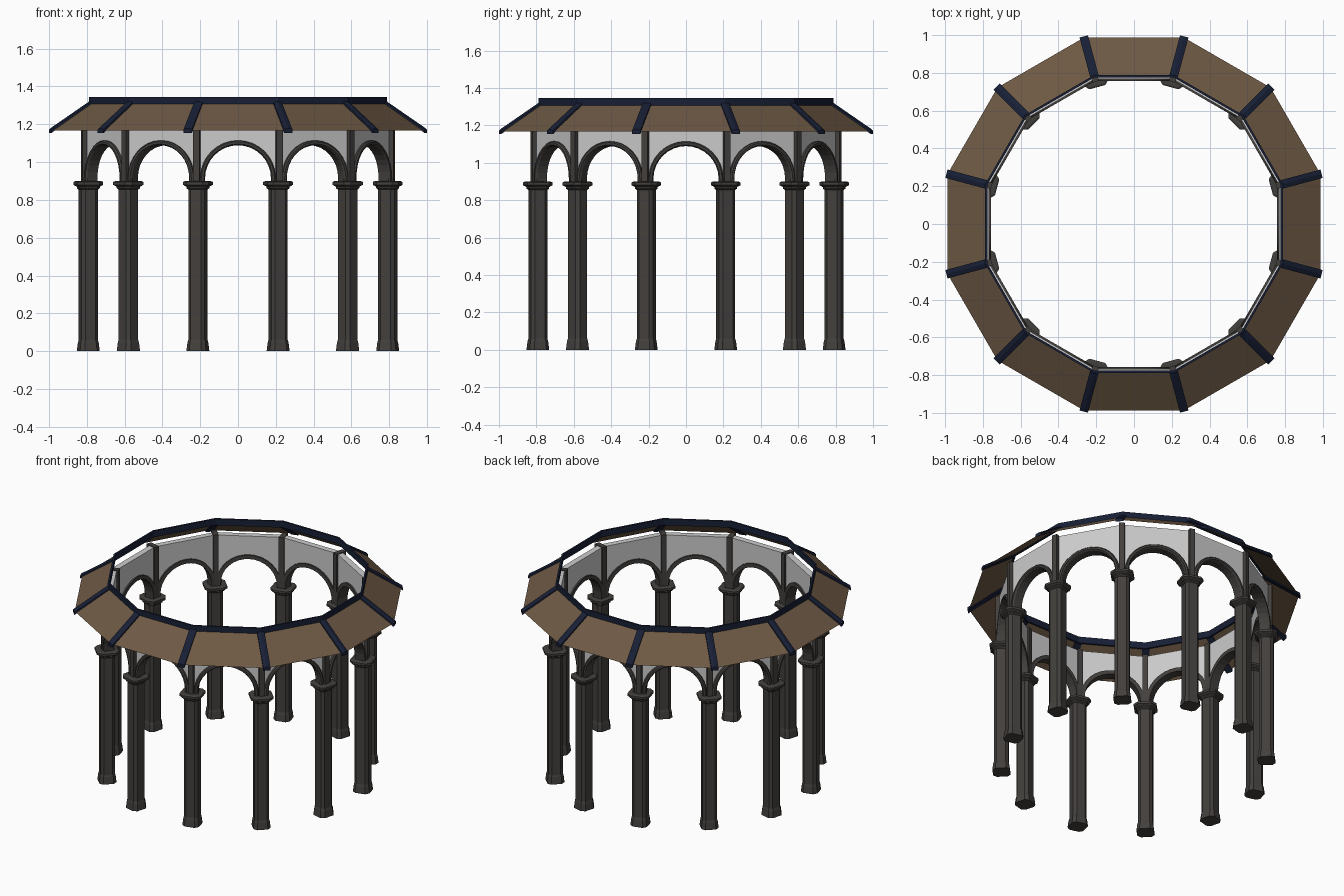
import bpy, bmesh
from math import sin, cos, tan, pi, radians
from mathutils import Matrix, Vector

if "Cube" in bpy.data.objects:
    bpy.data.objects.remove(bpy.data.objects["Cube"])

SIDES = 12
STEP = 2 * pi / SIDES
HALF = STEP / 2


def material(name, rgb):
    m = bpy.data.materials.new(name)
    m.diffuse_color = (*rgb, 1)
    m.use_nodes = True
    m.node_tree.nodes["Principled BSDF"].inputs["Base Color"].default_value = m.diffuse_color
    return m


STONE = material("dark_stone", (0.055, 0.05, 0.046))
TILE = material("brown_roof", (0.155, 0.10, 0.058))
NAVY = material("navy_trim", (0.009, 0.014, 0.036))


def ring_object(name, build, offset, mat=None):
    """Build one sector (radial axis = +x) and repeat it around z."""
    bm = bmesh.new()
    for k in range(SIDES):
        part = bmesh.new()
        build(part)
        part.transform(Matrix.Rotation(offset + k * STEP, 4, 'Z'))
        tmp = bpy.data.meshes.new("tmp")
        part.to_mesh(tmp)
        part.free()
        bm.from_mesh(tmp)
        bpy.data.meshes.remove(tmp)
    bmesh.ops.remove_doubles(bm, verts=bm.verts, dist=1e-5)
    me = bpy.data.meshes.new(name)
    bm.to_mesh(me)
    bm.free()
    ob = bpy.data.objects.new(name, me)
    bpy.context.collection.objects.link(ob)
    if mat:
        me.materials.append(mat)
    return ob


def loft(bm, loops, caps=True, closed=False):
    """Skin a list of equal-length closed point loops."""
    rows = [[bm.verts.new(p) for p in loop] for loop in loops]
    n = len(rows[0])
    pairs = list(zip(rows, rows[1:])) + ([(rows[-1], rows[0])] if closed else [])
    for a, b in pairs:
        for i in range(n):
            j = (i + 1) % n
            bm.faces.new((a[i], a[j], b[j], b[i]))
    if caps and not closed:
        bm.faces.new(rows[0][::-1])
        bm.faces.new(rows[-1])
    bmesh.ops.recalc_face_normals(bm, faces=bm.faces)


def chamfered(r, h, z):
    c = h * 0.62
    pts = [(h, -c), (h, c), (c, h), (-c, h), (-h, c), (-h, -c), (-c, -h), (c, -h)]
    return [(r + x, y, z) for x, y in pts]


def stack(profile, r=0.82):
    return lambda bm: loft(bm, [chamfered(r, h, z) for z, h in profile])


# Columns with flared bases, and capitals
ring_object("columns", stack([(0, .054), (.045, .049), (.06, .045), (.87, .045)]), HALF, STONE)
ring_object("capitals", stack([(.855, .046), (.862, .054), (.87, .054), (.88, .07), (.895, .07),
                               (.9, .06)]), HALF, STONE)


# Slim pilasters at the wall corners
def pilaster(bm):
    loft(bm, [[(.78, -.017, z), (.855, -.017, z), (.855, .017, z), (.78, .017, z)]
              for z in (.895, 1.245)])


ring_object("pilasters", pilaster, HALF, STONE)

SPRING, FOOT, TOP = .915, .895, 1.24


def arch(r, n=16):
    pts = [(r, FOOT)]
    pts += [(r * cos(pi * i / n), SPRING + r * sin(pi * i / n)) for i in range(n + 1)]
    return pts + [(-r, FOOT)]


# Arched wall panels, mitred at the corners
def wall(bm):
    loops = []
    for a in (.768, .808):
        w = a * tan(HALF)
        pts = arch(.185) + [(-w, FOOT), (-w, TOP), (w, TOP), (w, FOOT)]
        loops.append([(a, u, z) for u, z in pts])
    loft(bm, loops)


ring_object("arched_wall", wall, 0)


# Rounded moulding around each arch
def moulding(bm):
    section = [(.758, .174), (.818, .174), (.828, .181), (.828, .193), (.82, .2), (.758, .2)]
    paths = [[(a, u, z) for u, z in arch(r)] for a, r in section]
    loft(bm, [list(p) for p in zip(*paths)])


ring_object("arch_mouldings", moulding, 0, STONE)

# Roof slope: radius and height at the inner and outer corners
IN, OUT = (.812, 1.31), (1.022, 1.168)


def corner(r, z, s):
    return (r * cos(HALF), s * r * sin(HALF), z)


def roof(bm):
    bm.faces.new([bm.verts.new(p) for p in (
        corner(*IN, -1), corner(*OUT, -1), corner(*OUT, 1), corner(*IN, 1))])


ring_object("roof_panels", roof, 0, TILE)


# Hip bars over the roof joints
def hip(bm):
    w = .023
    loft(bm, [[(r, -w, z - .012), (r, -w, z + .006), (r, 0, z + .013),
               (r, w, z + .006), (r, w, z - .012)]
              for r, z in (IN, (OUT[0] + .006, OUT[1] - .002))])


ring_object("hip_bars", hip, HALF, NAVY)


# Upright band around the roof opening
def band(bm):
    loft(bm, [[corner(.804, 1.302, s), corner(.816, 1.302, s),
               corner(.816, 1.345, s), corner(.804, 1.345, s)] for s in (-1, 1)], caps=False)


ring_object("ridge_band", band, 0, NAVY)
